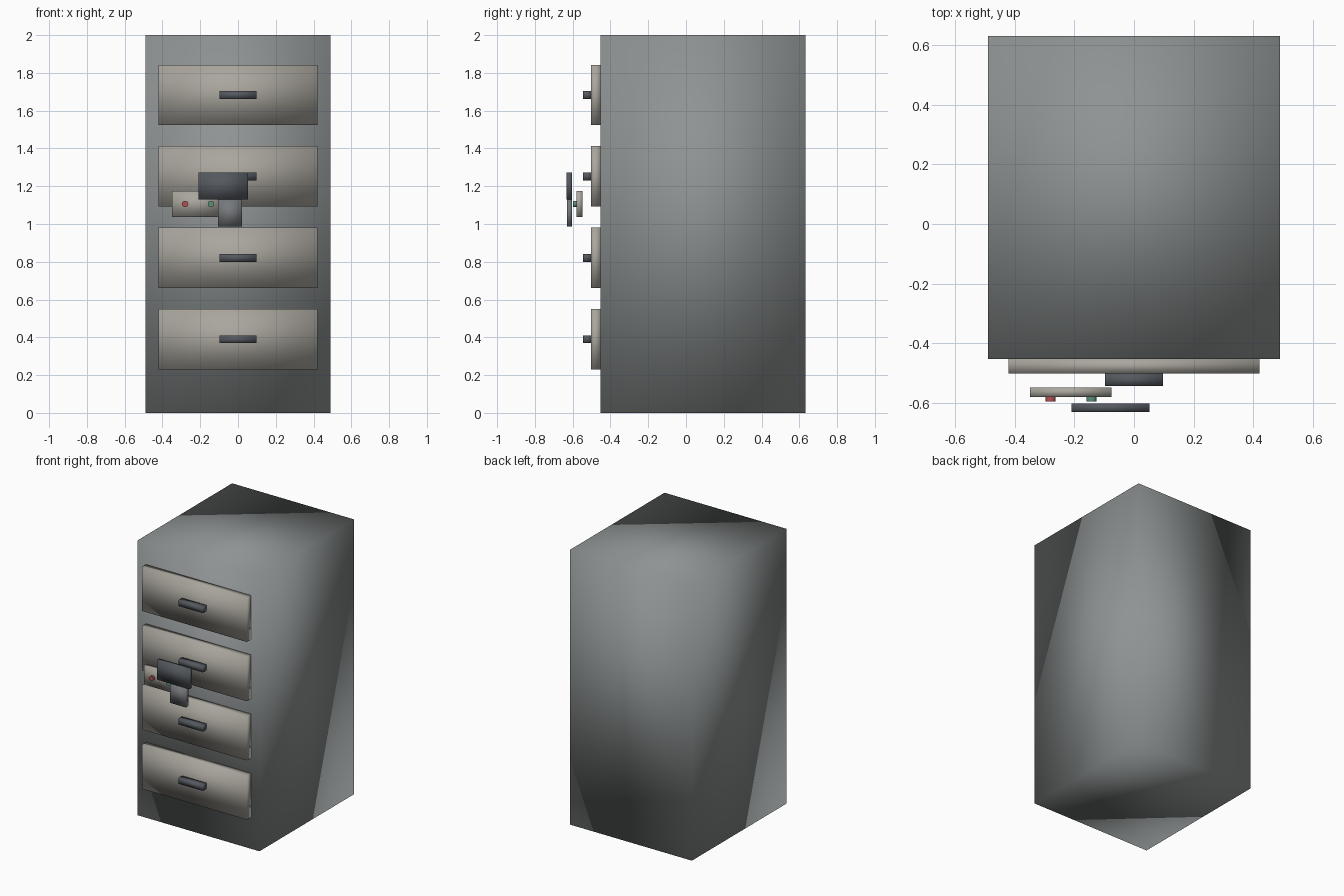
import bpy
import math

if "Cube" in bpy.data.objects:
    bpy.data.objects.remove(bpy.data.objects["Cube"])


def material(name, r, g, b):
    m = bpy.data.materials.new(name)
    m.diffuse_color = (r, g, b, 1)
    m.use_nodes = True
    m.node_tree.nodes["Principled BSDF"].inputs["Base Color"].default_value = m.diffuse_color
    return m


STEEL = material("grey_steel", 0.27, 0.29, 0.29)
BEIGE = material("beige_paint", 0.40, 0.38, 0.34)
DARK = material("dark_metal", 0.09, 0.10, 0.115)
MID = material("mid_grey", 0.18, 0.19, 0.20)
RED = material("red_light", 0.45, 0.08, 0.09)
GREEN = material("green_light", 0.10, 0.28, 0.19)


def box(name, x, y, z, mat):
    """Smooth-shaded box from (min, max) ranges on each axis."""
    bpy.ops.mesh.primitive_cube_add(
        size=1, location=[(a + b) / 2 for a, b in (x, y, z)])
    ob = bpy.context.object
    ob.name = name
    ob.scale = [b - a for a, b in (x, y, z)]
    bpy.ops.object.transform_apply(location=False, rotation=False, scale=True)
    bpy.ops.object.shade_smooth()
    ob.data.materials.append(mat)
    return ob


def button(name, x, mat):
    bpy.ops.mesh.primitive_cylinder_add(
        vertices=16, radius=0.017, depth=0.018,
        location=(x, -0.588, 1.106), rotation=(math.pi / 2, 0, 0))
    ob = bpy.context.object
    ob.name = name
    bpy.ops.object.shade_smooth_by_angle(angle=math.radians(40))
    ob.data.materials.append(mat)


# Cabinet body
box("cabinet_body", (-0.49, 0.49), (-0.453, 0.632), (0, 2), STEEL)

# Four drawer fronts with handles
for i in range(4):
    z = 0.39 + i * 0.431
    box(f"drawer_front_{i + 1}", (-0.422, 0.422), (-0.502, -0.453),
        (z - 0.16, z + 0.16), BEIGE)
    box(f"drawer_handle_{i + 1}", (-0.098, 0.098), (-0.545, -0.502),
        (z - 0.021, z + 0.021), DARK)

# Control plate with two indicator buttons
box("control_plate", (-0.35, -0.075), (-0.581, -0.549), (1.038, 1.174), BEIGE)
button("red_button", -0.28, RED)
button("green_button", -0.143, GREEN)

# Latch in front of the plate
box("latch_head", (-0.21, 0.052), (-0.632, -0.603), (1.13, 1.272), DARK)
box("latch_stem", (-0.105, 0.022), (-0.63, -0.603), (0.988, 1.13), MID)
